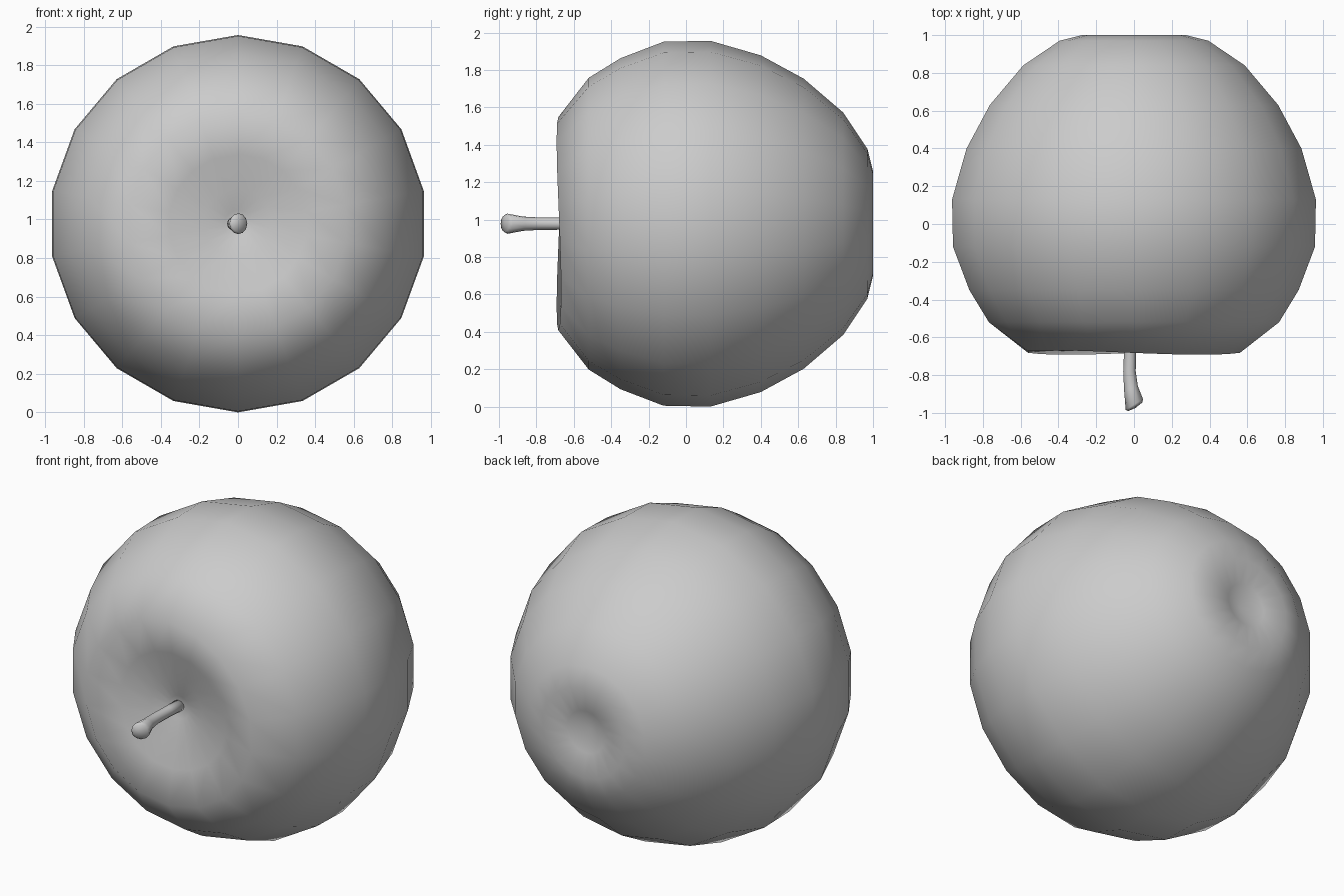
import bpy, bmesh, math
from mathutils import Vector

cube = bpy.data.objects.get("Cube")
if cube:
    bpy.data.objects.remove(cube, do_unlink=True)

CENTRE_Z = 0.978

grey = bpy.data.materials.new("plain grey")
grey.use_nodes = True
grey.diffuse_color = (0.6, 0.6, 0.6, 1)
grey.node_tree.nodes["Principled BSDF"].inputs["Base Color"].default_value = (0.6, 0.6, 0.6, 1)


def bridge(bm, a, b):
    n = len(a)
    for i in range(n):
        j = (i + 1) % n
        bm.faces.new((a[i], a[j], b[j], b[i]))


def fan(bm, ring, tip):
    for i in range(len(ring)):
        bm.faces.new((ring[i], ring[(i + 1) % len(ring)], tip))


def finish(bm, name):
    bmesh.ops.recalc_face_normals(bm, faces=bm.faces)
    for f in bm.faces:
        f.smooth = True
    mesh = bpy.data.meshes.new(name)
    bm.to_mesh(mesh)
    bm.free()
    mesh.materials.append(grey)
    obj = bpy.data.objects.new(name, mesh)
    bpy.context.collection.objects.link(obj)
    return obj


# Fruit body: an 18-sided lathe around the y axis, dimpled at both ends
SIDES = 18
profile = [(-0.575, 0.07), (-0.60, 0.18), (-0.64, 0.36), (-0.68, 0.57),
           (-0.52, 0.78), (-0.35, 0.885), (-0.12, 0.973), (0.13, 0.978),
           (0.40, 0.90), (0.63, 0.775), (0.84, 0.595), (0.97, 0.40),
           (1.0, 0.28), (0.98, 0.13)]
bm = bmesh.new()
rings = []
for y, r in profile:
    ring = []
    for i in range(SIDES):
        a = math.tau * i / SIDES
        # the stem-end rim is slightly uneven
        dy = 0.012 * math.cos(2 * a - 4.5) if -0.7 < y < -0.62 else 0
        ring.append(bm.verts.new((r * math.sin(a), y + dy, CENTRE_Z + r * math.cos(a))))
    rings.append(ring)
for a, b in zip(rings, rings[1:]):
    bridge(bm, a, b)
fan(bm, rings[0], bm.verts.new((0, -0.55, CENTRE_Z)))
fan(bm, rings[-1], bm.verts.new((0, 0.93, CENTRE_Z)))
finish(bm, "fruit_body")

# Stem: a bent tube that flares to a slanted, rounded end
stem = [(-0.015, -0.53, 0.036, 0.0), (-0.02, -0.66, 0.032, 0.0),
        (-0.024, -0.78, 0.033, 0.05), (-0.016, -0.87, 0.038, 0.3),
        (0.002, -0.955, 0.054, 0.55), (0.006, -0.968, 0.044, 0.55)]
bm = bmesh.new()
rings = []
for x, y, r, turn in stem:
    across = Vector((math.cos(turn), math.sin(turn), 0))
    ring = []
    for i in range(12):
        a = math.tau * i / 12
        p = Vector((x, y, CENTRE_Z)) + across * r * math.cos(a)
        p.z += r * math.sin(a)
        ring.append(bm.verts.new(p))
    rings.append(ring)
for a, b in zip(rings, rings[1:]):
    bridge(bm, a, b)
fan(bm, rings[0], bm.verts.new((-0.015, -0.53, CENTRE_Z)))
fan(bm, rings[-1], bm.verts.new((0.008, -0.974, CENTRE_Z)))
finish(bm, "stem")
